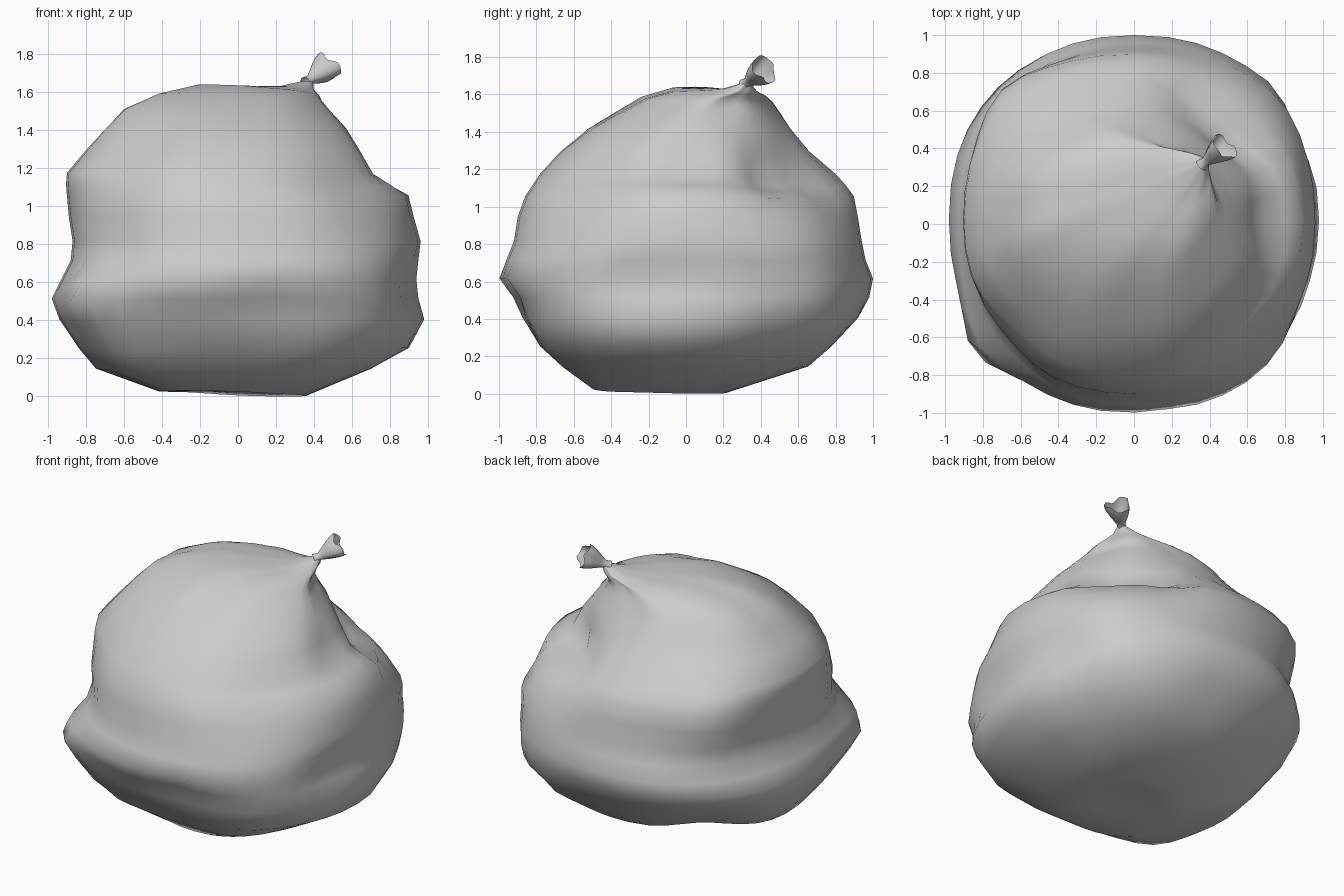
import bpy, bmesh, math
from mathutils import Vector

if "Cube" in bpy.data.objects:
    bpy.data.objects.remove(bpy.data.objects["Cube"])

SEG = 40


def loft(name, rings, cap):
    """Skin a list of closed point rings; optionally close the first one."""
    bm = bmesh.new()
    rows = [[bm.verts.new(p) for p in ring] for ring in rings]
    n = len(rings[0])
    for a, b in zip(rows, rows[1:]):
        for i in range(n):
            j = (i + 1) % n
            bm.faces.new((a[i], a[j], b[j], b[i]))
    if cap:
        c = bm.verts.new(sum((v.co for v in rows[0]), Vector()) / n)
        for i in range(n):
            bm.faces.new((rows[0][(i + 1) % n], rows[0][i], c))
    for f in bm.faces:
        f.smooth = True
    mesh = bpy.data.meshes.new(name)
    bm.to_mesh(mesh)
    bm.free()
    obj = bpy.data.objects.new(name, mesh)
    bpy.context.collection.objects.link(obj)
    return obj


def power(v, e):
    return math.copysign(abs(v) ** e, v)


# Sagging body: z, x min, x max, y min, y max, tilt of each cross-section
SECTIONS = [
    (.03, -.22, .20, -.30, .10, 0),
    (.02, -.42, .36, -.50, .22, -.03),
    (.15, -.75, .70, -.66, .66, 0),
    (.26, -.84, .90, -.78, .78, 0),
    (.41, -.94, .98, -.88, .92, 0),
    (.52, -.98, .95, -.93, .98, 0),
    (.62, -.93, .94, -1.0, 1.0, 0),
    (.72, -.88, .95, -.96, .96, 0),
    (.82, -.87, .96, -.92, .94, 0),
    (.95, -.89, .91, -.90, .92, 0),
    (1.06, -.90, .88, -.86, .90, 0),
    (1.12, -.905, .81, -.82, .855, 0),
    (1.18, -.90, .74, -.78, .80, 0),
    (1.30, -.80, .67, -.67, .66, 0),
    (1.42, -.70, .57, -.53, .56, 0),
    (1.51, -.61, .48, -.37, .50, -.01),
    (1.575, -.43, .435, -.24, .46, -.04),
    (1.615, -.22, .42, -.08, .42, -.075),
    (1.62, .03, .405, .07, .395, -.07),
    (1.63, .22, .395, .20, .375, -.06),
    (1.665, .345, .395, .30, .345, 0),
]

# Dents and bulges: position, size, outward push
DENTS = [
    ((.62, .50, 1.16), .21, -.16),
    ((.38, .72, 1.16), .22, -.14),
    ((.66, .03, 1.20), .15, -.09),
    ((.76, .58, .86), .20, .02),
    ((.86, -.05, 1.03), .13, .03),
    ((.58, -.55, 1.05), .28, -.05),
    ((-.64, -.56, 1.22), .25, -.06),
    ((.85, -.25, .60), .15, -.05),
    ((-.80, -.66, .52), .20, .10),
    ((-.72, -.66, .76), .18, -.03),
    ((-.62, -.55, .20), .22, .06),
    ((-.52, .52, .10), .30, -.10),
    ((-.66, .66, 1.00), .24, .06),
    ((.66, -.70, .45), .25, .03),
    ((.40, -.62, .15), .22, .04),
    ((.15, -.92, .50), .12, -.04),
    ((.45, .78, .25), .22, .03),
    ((.80, .45, .30), .20, -.04),
    ((.72, .70, .56), .18, .03),
]


def crumple(p):
    out = Vector((p.x, p.y, (p.z - .75) * .5)).normalized()
    push = sum(amt * math.exp(-((p - Vector(c)).length / size) ** 2)
               for c, size, amt in DENTS)
    return p + out * push


rings = []
for z, x0, x1, y0, y1, tilt in SECTIONS:
    cx, cy, hx, hy = (x0 + x1) / 2, (y0 + y1) / 2, (x1 - x0) / 2, (y1 - y0) / 2
    e = .89 if .1 < z < 1.4 else .96
    # gathered pleats that fade in toward the neck
    pleat = .03 * max(0, min(1, (z - 1.3) / .3))
    ring = []
    for i in range(SEG):
        a = math.tau * i / SEG
        k = 1 + pleat * (math.cos(7 * a + .6) + .4 * math.cos(11 * a) - .6)
        dx, dy = hx * k * power(math.cos(a), e), hy * k * power(math.sin(a), e)
        ring.append(crumple(Vector((cx + dx, cy + dy, z + tilt * (dx + dy)))))
    rings.append(ring)
low = min(p.z for r in rings for p in r)
for r in rings:
    for p in r:
        p.z -= low
loft("bag_body", rings, True)

# Tied end: open flared tuft leaning away from the neck
neck = Vector((.37, .322, 1.66))
axis = Vector((.12, .105, .085)).normalized()
side = axis.cross(Vector((0, 0, 1))).normalized()
up = side.cross(axis)
tuft = []
for d, r in ((-.02, .034), (.015, .024), (.05, .040), (.09, .058), (.13, .072), (.16, .076)):
    ring = []
    for i in range(24):
        a = math.tau * i / 24
        fold = 1 + .15 * (d / .16) * math.cos(3 * a + .5)
        length = d * (1 + .08 * math.cos(2 * a + 1) + .05 * math.sin(5 * a))
        ring.append(neck + axis * length + (side * math.cos(a) + up * math.sin(a)) * r * fold)
    tuft.append(ring)
loft("tied_end", tuft, False)
